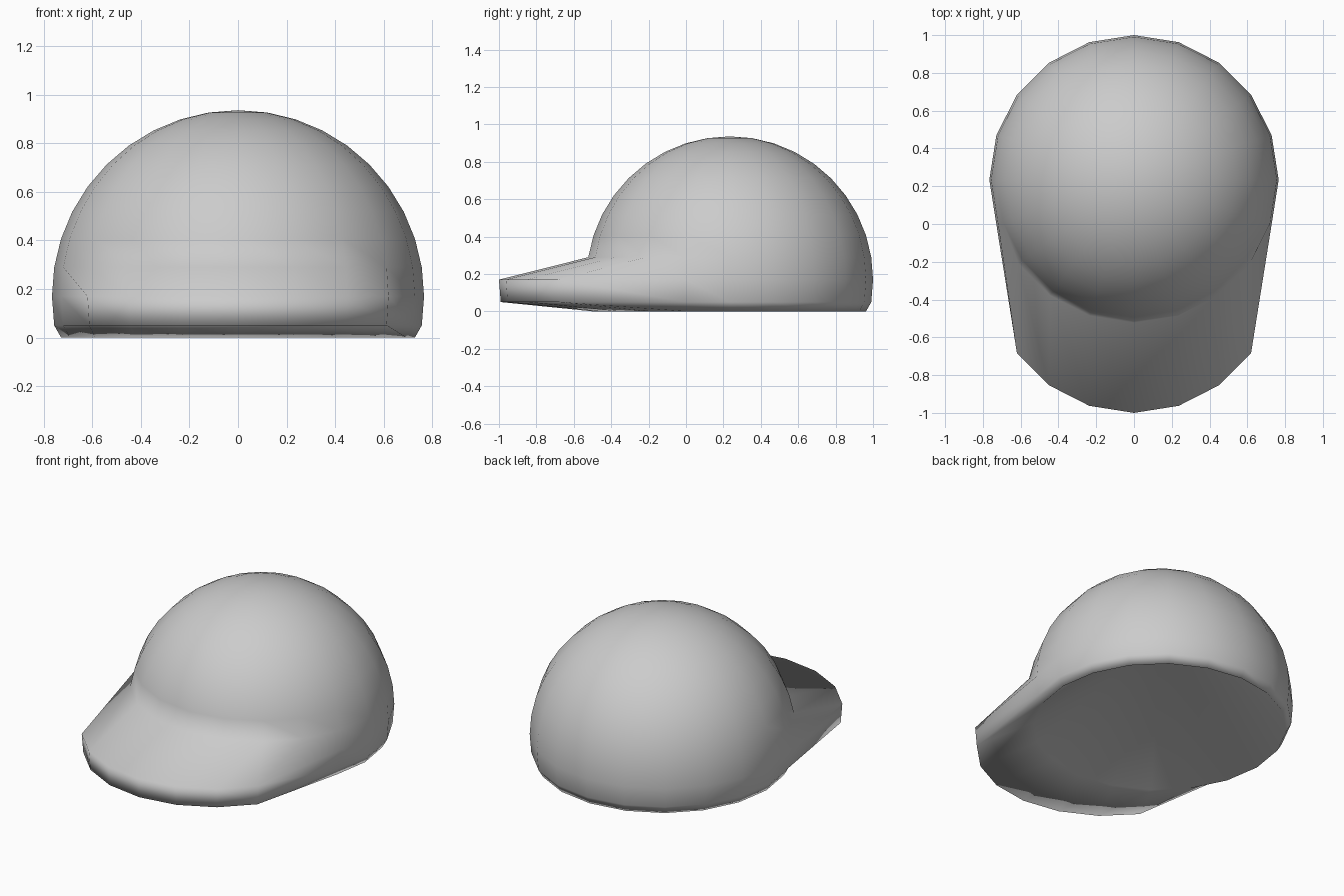
import bpy, bmesh, math
from mathutils import Matrix

if "Cube" in bpy.data.objects:
    bpy.data.objects.remove(bpy.data.objects["Cube"])

R = 0.766            # crown radius
CY, CZ = 0.234, 0.17 # crown centre
REACH = 0.468        # how far the brim is pulled forward
HOLLOW = 0.62        # height of the inner apex

bm = bmesh.new()

# Crown: 20-sided sphere, cut off two rings below its equator
bmesh.ops.create_uvsphere(bm, u_segments=20, v_segments=20, radius=R)
cut = -R * math.sin(math.radians(22))
bmesh.ops.delete(bm, geom=[v for v in bm.verts if v.co.z < cut], context='VERTS')

# Brim: pull the front of the equator and the ring below it forward
low, high = -R * math.sin(math.radians(13)), R * math.sin(math.radians(4))
for v in bm.verts:
    facing = math.degrees(math.atan2(abs(v.co.x), -v.co.y))
    if low < v.co.z < high and facing < 60:
        v.co.y -= REACH

# Stand the cap on the ground with a flat opening
bmesh.ops.transform(bm, matrix=Matrix.Translation((0, CY, CZ)), verts=bm.verts)
for v in bm.verts:
    v.co.z = max(v.co.z, 0)

# Hollow: cone-shaped inside rising from the rim
rim = [e for e in bm.edges if e.is_boundary]
apex = bm.verts.new((0, CY, HOLLOW))
for e in rim:
    bm.faces.new((e.verts[0], e.verts[1], apex))

bmesh.ops.recalc_face_normals(bm, faces=bm.faces)
for f in bm.faces:
    f.smooth = True

mesh = bpy.data.meshes.new("cap")
bm.to_mesh(mesh)
bm.free()
bpy.context.collection.objects.link(bpy.data.objects.new("cap", mesh))
